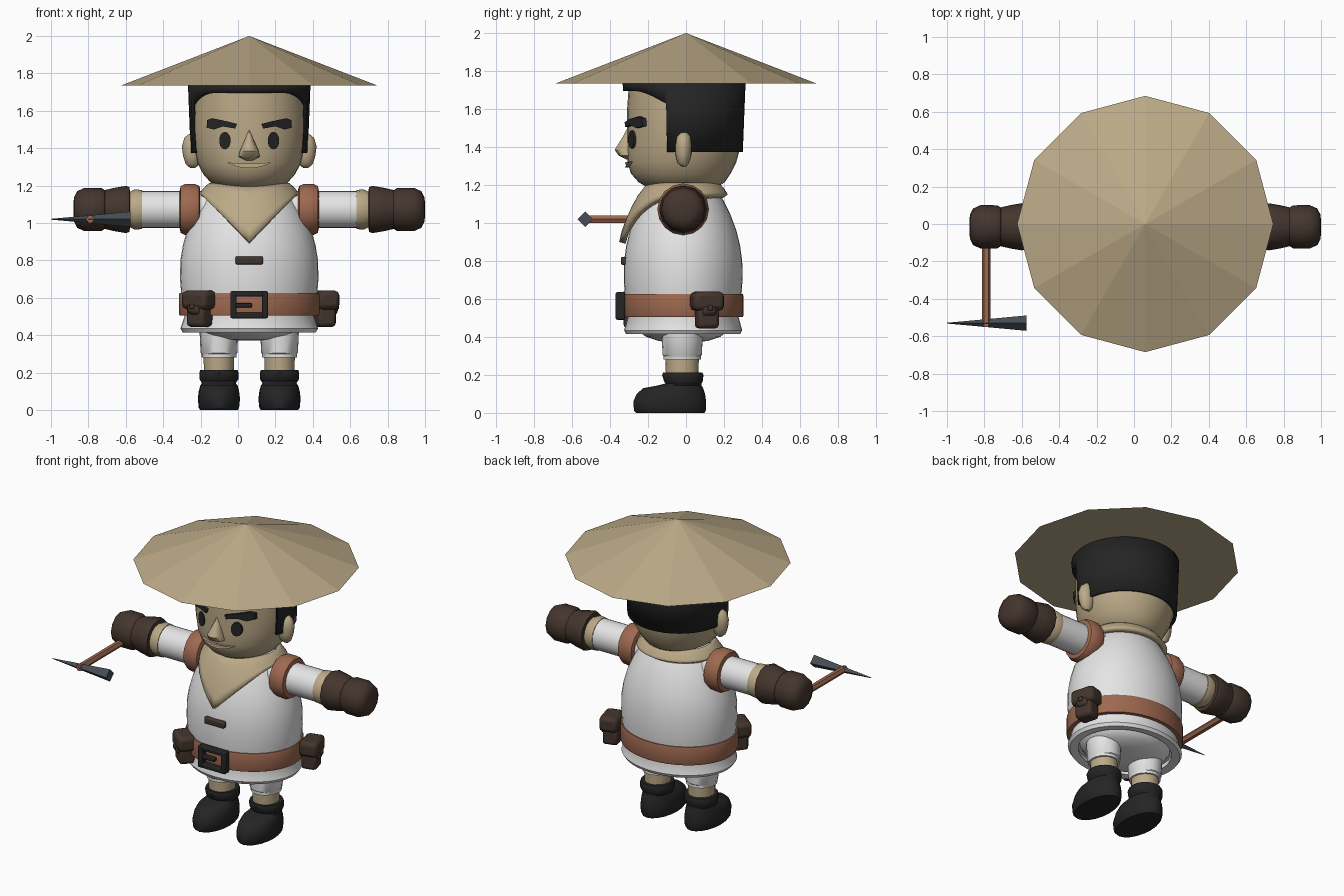
import bpy, bmesh, math
from mathutils import Vector

if "Cube" in bpy.data.objects:
    bpy.data.objects.remove(bpy.data.objects["Cube"])

CX = 0.06          # the figure stands slightly off centre because of the tool
AY = -0.015        # depth centre of body and arms


def material(name, rgb):
    m = bpy.data.materials.new(name)
    m.diffuse_color = (*rgb, 1)
    m.use_nodes = True
    m.node_tree.nodes["Principled BSDF"].inputs["Base Color"].default_value = m.diffuse_color
    return m


TAN = material("tan", (0.50, 0.40, 0.245))
WHITE = material("white cloth", (0.78, 0.78, 0.78))
LEATHER = material("red brown leather", (0.34, 0.14, 0.08))
DARK = material("dark brown leather", (0.058, 0.036, 0.027))
BLACK = material("black", (0.018, 0.018, 0.018))
STEEL = material("dark steel", (0.062, 0.074, 0.088))


def mesh(name, verts, faces, mat, smooth=40):
    me = bpy.data.meshes.new(name)
    me.from_pydata([(v[0] + CX, v[1], v[2]) for v in verts], [], faces)
    bm = bmesh.new()
    bm.from_mesh(me)
    bmesh.ops.recalc_face_normals(bm, faces=bm.faces)
    bm.to_mesh(me)
    bm.free()
    me.materials.append(mat)
    ob = bpy.data.objects.new(name, me)
    bpy.context.collection.objects.link(ob)
    if smooth:
        bpy.ops.object.select_all(action='DESELECT')
        ob.select_set(True)
        bpy.context.view_layer.objects.active = ob
        bpy.ops.object.shade_smooth_by_angle(angle=math.radians(smooth))
    return ob


def skin_rings(name, rings, mat, caps=True, smooth=40):
    n = len(rings[0])
    faces = [(k * n + i, k * n + (i + 1) % n, (k + 1) * n + (i + 1) % n, (k + 1) * n + i)
             for k in range(len(rings) - 1) for i in range(n)]
    if caps:
        faces += [tuple(range(n)), tuple(range((len(rings) - 1) * n, len(rings) * n))]
    return mesh(name, [p for r in rings for p in r], faces, mat, smooth)


def circle(n):
    return [2 * math.pi * i / n - math.pi / 2 for i in range(n)]


def loft(name, rows, mat, n=24, x=0.0, smooth=40):
    """Stacked ellipses: rows of (z, half width, front y, back y)."""
    return skin_rings(name, [[(x + rx * math.cos(a), (f + b) / 2 + (b - f) / 2 * math.sin(a), z)
                              for a in circle(n)] for z, rx, f, b in rows], mat, True, smooth)


def lathe(name, profile, axis, centre, mat, n=16, smooth=40):
    """Turned shape: profile of (position along axis, radius)."""
    k = "xyz".index(axis)
    rings = []
    for h, r in profile:
        ring = []
        for a in circle(n):
            p = Vector(centre)
            p[k] += h
            p[(k + 1) % 3] += r * math.cos(a)
            p[(k + 2) % 3] += r * math.sin(a)
            ring.append(p)
        rings.append(ring)
    return skin_rings(name, rings, mat, True, smooth)


def box(name, centre, size, mat, bevel=0.0, yaw=0.0, at=(0, 0)):
    """Box centred in a frame that is turned by yaw and moved to at."""
    c, s = math.cos(yaw), math.sin(yaw)
    vs = []
    for z in (-.5, .5):
        for x, y in ((-.5, -.5), (.5, -.5), (.5, .5), (-.5, .5)):
            u, v = centre[0] + x * size[0], centre[1] + y * size[1]
            vs.append((at[0] + u * c - v * s, at[1] + u * s + v * c, centre[2] + z * size[2]))
    ob = mesh(name, vs, [(0, 1, 2, 3), (4, 5, 6, 7), (0, 1, 5, 4), (1, 2, 6, 5),
                         (2, 3, 7, 6), (3, 0, 4, 7)], mat, 30)
    if bevel:
        b = ob.modifiers.new("bevel", 'BEVEL')
        b.width, b.segments = bevel, 2
    return ob


def face_plate(name, pts, mat, out):
    """Plate with an (x, z) outline that follows the curve of the face."""
    def y(x):
        return -0.01 - 0.30 * math.sqrt(1 - (x / 0.305) ** 2)
    return skin_rings(name, [[(x, y(x) - out, z) for x, z in pts],
                             [(x, y(x) + 0.03, z) for x, z in pts]], mat, True, 30)


# Straw hat
lathe("hat", [(0, 0.685), (0.264, 0.002)], "z", (0, 0, 1.735), TAN, 12, 0)

# Head, neck, ears and nose
loft("head", [(1.175, .08, -.13, .10), (1.185, .15, -.20, .16), (1.215, .205, -.25, .205),
              (1.26, .245, -.29, .235), (1.32, .277, -.308, .265), (1.40, .297, -.31, .287),
              (1.50, .305, -.31, .29), (1.60, .303, -.31, .29), (1.74, .29, -.30, .285)], TAN, 32)
loft("neck", [(1.08, .16, -.17, .14), (1.2, .15, -.16, .13)], TAN)
loft("nose", [(1.335, .025, -.315, -.27), (1.355, .057, -.355, -.27), (1.385, .05, -.375, -.27),
              (1.45, .022, -.335, -.27), (1.5, .004, -.308, -.28)], TAN, 12)
for s in (1, -1):
    loft("ear", [(1.295, .015, -.02, .0), (1.315, .038, -.045, .015), (1.36, .052, -.055, .028),
                 (1.41, .058, -.057, .03), (1.455, .045, -.05, .025), (1.475, .02, -.03, .01)],
         TAN, 12, s * 0.302)
    face_plate("eye", [(s * .13 + .031 * math.cos(a), 1.44 + .047 * math.sin(a))
                       for a in circle(14)], BLACK, 0.009)
    face_plate("eyebrow", [(s * x, z) for x, z in (
        (.065, 1.53), (.14, 1.548), (.20, 1.56), (.225, 1.55), (.228, 1.51),
        (.19, 1.50), (.14, 1.516), (.075, 1.505))], BLACK, 0.02)
lip = [i / 5 for i in range(-5, 6)]
face_plate("mouth", [(.118 * t, 1.318 + .006 * t * t) for t in lip]
           + [(.112 * t, 1.293 + .026 * t * t) for t in reversed(lip)], TAN, 0.012)

# Hair: wall around the head with a low back and a high fringe
cols = [math.radians(d) for d in [-17 + i * 214 / 24 for i in range(25)]
        + [197.2 + i * 145.6 / 20 for i in range(21)]]
rings = [[], [], []]
for i, a in enumerate(cols):
    front = 0 if i < 25 else min(1, (i - 25) / 5, (45 - i) / 5)
    low = 1.375 if i < 25 else 1.63 + 0.065 * math.sin(front * math.pi / 2)
    for k in range(3):
        z = low + (1.75 - low) * k / 2
        r = 0.303 + 0.015 * (z - 1.37) / 0.38
        rings[k].append((r * math.cos(a), -0.01 + (r - 0.004) * math.sin(a), z))
hair = skin_rings("hair", rings, BLACK, False)
mod = hair.modifiers.new("thickness", 'SOLIDIFY')
mod.thickness, mod.offset = 0.02, 0

# Tunic with hollow hem and rounded seat
BODY = [(.42, .30), (.415, .355), (.435, .368), (.505, .345), (.60, .362), (.70, .37), (.80, .368),
        (.88, .355), (.96, .332), (1.05, .292), (1.12, .25), (1.18, .205), (1.20, .18)]
seat = [(.372, .06), (.378, .15), (.40, .23), (.425, .27), (.455, .29), (.455, .31)]


def oval(z, r):
    return (z, r, AY - .845 * r, AY + .845 * r)


loft("tunic", [oval(*p) for p in seat + BODY], WHITE, 40)
box("toggle", (0, -.325, .80), (.148, .036, .044), DARK, .01)


# Neck scarf draped over the tunic, pointed at the front
def body_radius(z):
    for (z0, r0), (z1, r1) in zip(BODY[2:], BODY[3:]):
        if z <= z1:
            return r0 + (r1 - r0) * (z - z0) / (z1 - z0)
    return BODY[-1][1]


rings = [[] for _ in range(6)]
for a in circle(48):
    low = 1.14
    for _ in range(12):
        x = (body_radius(low) + .025) * abs(math.cos(a))
        low = min(1.14, .895 + x) if math.sin(a) < 0 else 1.14
    for k in range(6):
        z = 1.2 + (low - 1.2) * k / 5
        r = body_radius(z) + .022
        rings[k].append((r * math.cos(a), AY + .86 * r * math.sin(a), z))
scarf = skin_rings("scarf", rings, TAN, False)
mod = scarf.modifiers.new("thickness", 'SOLIDIFY')
mod.thickness, mod.offset = 0.035, 0

# Belt, buckle and pouches
loft("belt", [oval(.505, .372), oval(.515, .376), oval(.615, .376), oval(.625, .372)], LEATHER, 40)
for s in (1, -1):
    box("buckle_side", (s * .085, -.345, .563), (.032, .05, .145), BLACK, .008)
    box("buckle_bar", (0, -.345, .563 + s * .058), (.19, .046, .03), BLACK, .008)
box("buckle_prong", (-.03, -.345, .56), (.09, .036, .022), BLACK, .005)
for at, yaw in (((-.265, -.262), math.radians(-38)), ((.405, .11), math.radians(105))):
    box("pouch_body", (0, 0, .505), (.115, .10, .12), DARK, .02, yaw, at)
    box("pouch_flap", (0, -.004, .588), (.165, .12, .10), DARK, .025, yaw, at)
    box("pouch_flap_tip", (0, -.012, .54), (.08, .108, .06), DARK, .02, yaw, at)
    box("pouch_button", (0, -.066, .553), (.028, .02, .028), DARK, .006, yaw, at)

# Arms and legs, both sides
for s in (1, -1):
    def arm(name, prof, mat, n=16):
        lathe(name, [(s * h, r) for h, r in prof], "x", (0, AY, 1.072), mat, n)
    arm("shoulder_band", [(.262, .11), (.268, .127), (.29, .136), (.345, .136), (.367, .125),
                          (.372, .10)], LEATHER)
    arm("sleeve", [(.2, .10), (.575, .10)], WHITE, 20)
    arm("wrist", [(.57, .085), (.573, .104), (.61, .108), (.65, .09)], TAN)
    arm("glove_cuff", [(.637, .09), (.640, .12), (.66, .126), (.72, .116), (.772, .104),
                       (.785, .08)], DARK, 12)
    arm("glove_fist", [(.762, .07), (.768, .10), (.79, .115), (.88, .116), (.92, .098),
                       (.937, .065), (.94, .03)], DARK, 12)
    lx = s * .162
    loft("trouser_leg", [(.282, .08, -.105, .065), (.282, .094, -.118, .078),
                         (.30, .094, -.118, .078), (.305, .098, -.123, .083),
                         (.43, .104, -.13, .09)], WHITE, 20, lx)
    loft("ankle", [(.18, .08, -.105, .065), (.30, .082, -.11, .068)], TAN, 16, lx)
    loft("boot", [(0, .10, -.262, .098), (.012, .108, -.274, .104), (.06, .113, -.277, .106),
                  (.10, .108, -.26, .10), (.13, .10, -.225, .09), (.144, .09, -.15, .082),
                  (.155, .098, -.108, .082), (.165, .104, -.115, .088), (.20, .105, -.126, .092),
                  (.213, .10, -.12, .086), (.213, .07, -.095, .06)], BLACK, 20, lx)

# Pickaxe held in one fist
lathe("tool_handle", [(0, .022), (-.55, .022)], "y", (-.85, 0, 1.02), LEATHER, 6, 30)
lathe("tool_blade", [(-.21, .002), (0, .021), (.215, .041)], "x", (-.85, -.53, 1.02), STEEL, 4, 0)
